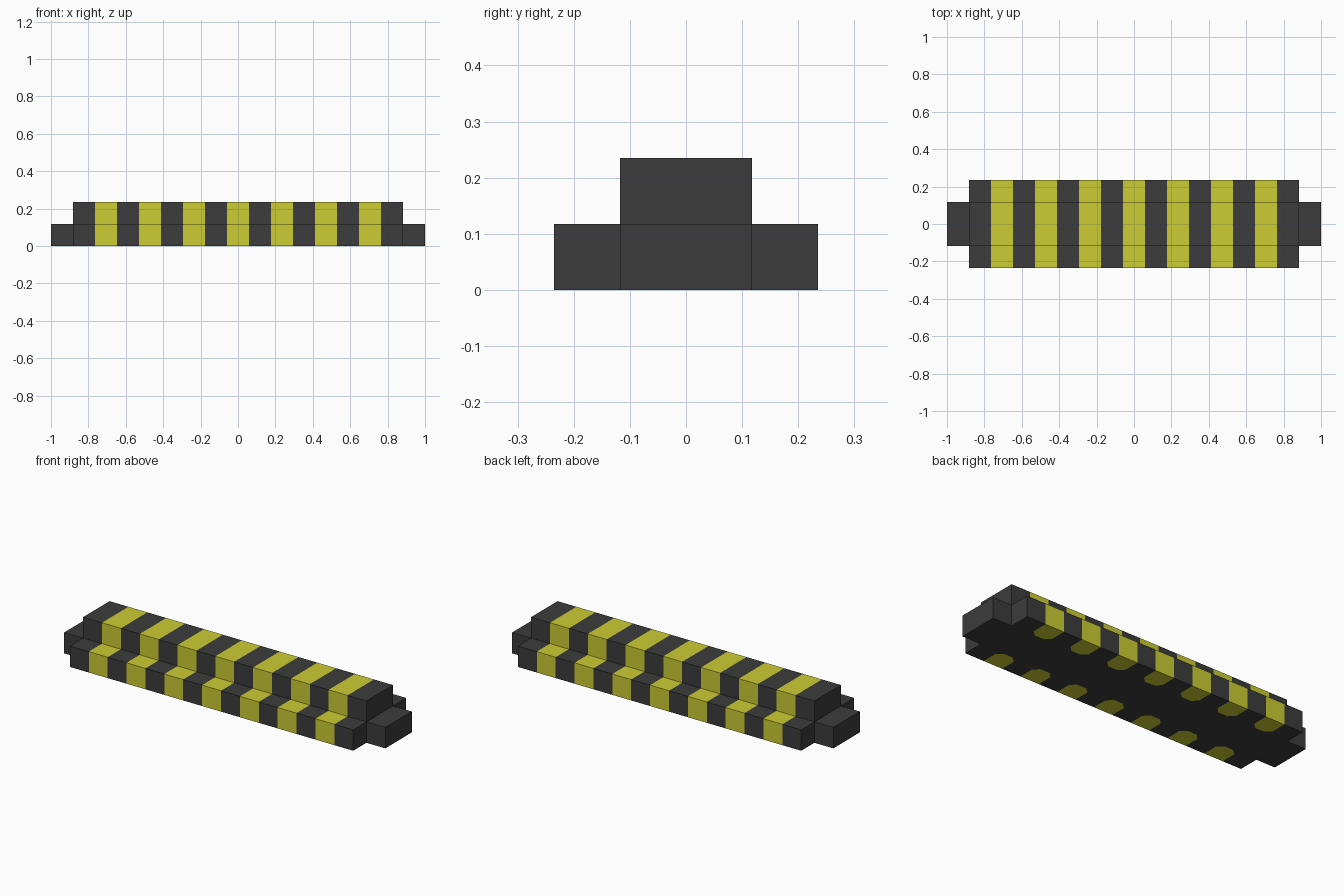
import bpy
import bmesh

if "Cube" in bpy.data.objects:
    bpy.data.objects.remove(bpy.data.objects["Cube"])

U = 2 / 17          # one module: stripe width and step height
STRIPES = 15


def material(name, rgb):
    m = bpy.data.materials.new(name)
    m.diffuse_color = (*rgb, 1)
    m.use_nodes = True
    m.node_tree.nodes["Principled BSDF"].inputs["Base Color"].default_value = m.diffuse_color
    return m


dark = material("dark grey", (0.0452, 0.0452, 0.0452))
yellow = material("warning yellow", (0.604, 0.604, 0.033))


def finish(bm, name, mats):
    bmesh.ops.remove_doubles(bm, verts=bm.verts, dist=1e-5)
    bmesh.ops.recalc_face_normals(bm, faces=bm.faces)
    mesh = bpy.data.meshes.new(name)
    bm.to_mesh(mesh)
    bm.free()
    for m in mats:
        mesh.materials.append(m)
    obj = bpy.data.objects.new(name, mesh)
    bpy.context.collection.objects.link(obj)
    return obj


def face(bm, pts, mat=0):
    f = bm.faces.new([bm.verts.new([c * U for c in p]) for p in pts])
    f.material_index = mat


# Striped stepped body: open profile (y, z) swept stripe by stripe
profile = [(-2, 0), (-2, 1), (-1, 1), (-1, 2), (1, 2), (1, 1), (2, 1), (2, 0)]
bm = bmesh.new()
half = STRIPES / 2
for i in range(STRIPES):
    a, b = i - half, i + 1 - half
    mat = i % 2
    for (y0, z0), (y1, z1) in zip(profile, profile[1:]):
        face(bm, [(a, y0, z0), (b, y0, z0), (b, y1, z1), (a, y1, z1)], mat)
    # Underside: dark centre, stripes wrap under the edges with cut corners
    face(bm, [(a, -1, 0), (b, -1, 0), (b, 1, 0), (a, 1, 0)])
    c = 0.25
    for s in (-1, 1):
        face(bm, [(a, 2 * s, 0), (b, 2 * s, 0), (b, (1 + c) * s, 0),
                  (b - c, s, 0), (a + c, s, 0), (a, (1 + c) * s, 0)], mat)
        face(bm, [(a, (1 + c) * s, 0), (a + c, s, 0), (a, s, 0)])
        face(bm, [(b, (1 + c) * s, 0), (b, s, 0), (b - c, s, 0)])
# End caps
for x in (-half, half):
    face(bm, [(x, y, z) for y, z in profile])
finish(bm, "striped_body", [dark, yellow])

# Low tabs at both ends
for name, s in (("left_end_tab", -1), ("right_end_tab", 1)):
    bm = bmesh.new()
    bmesh.ops.create_cube(bm, size=1)
    bmesh.ops.scale(bm, vec=(U, 2 * U, U), verts=bm.verts)
    bmesh.ops.translate(bm, vec=(s * 8 * U, 0, U / 2), verts=bm.verts)
    finish(bm, name, [dark])
